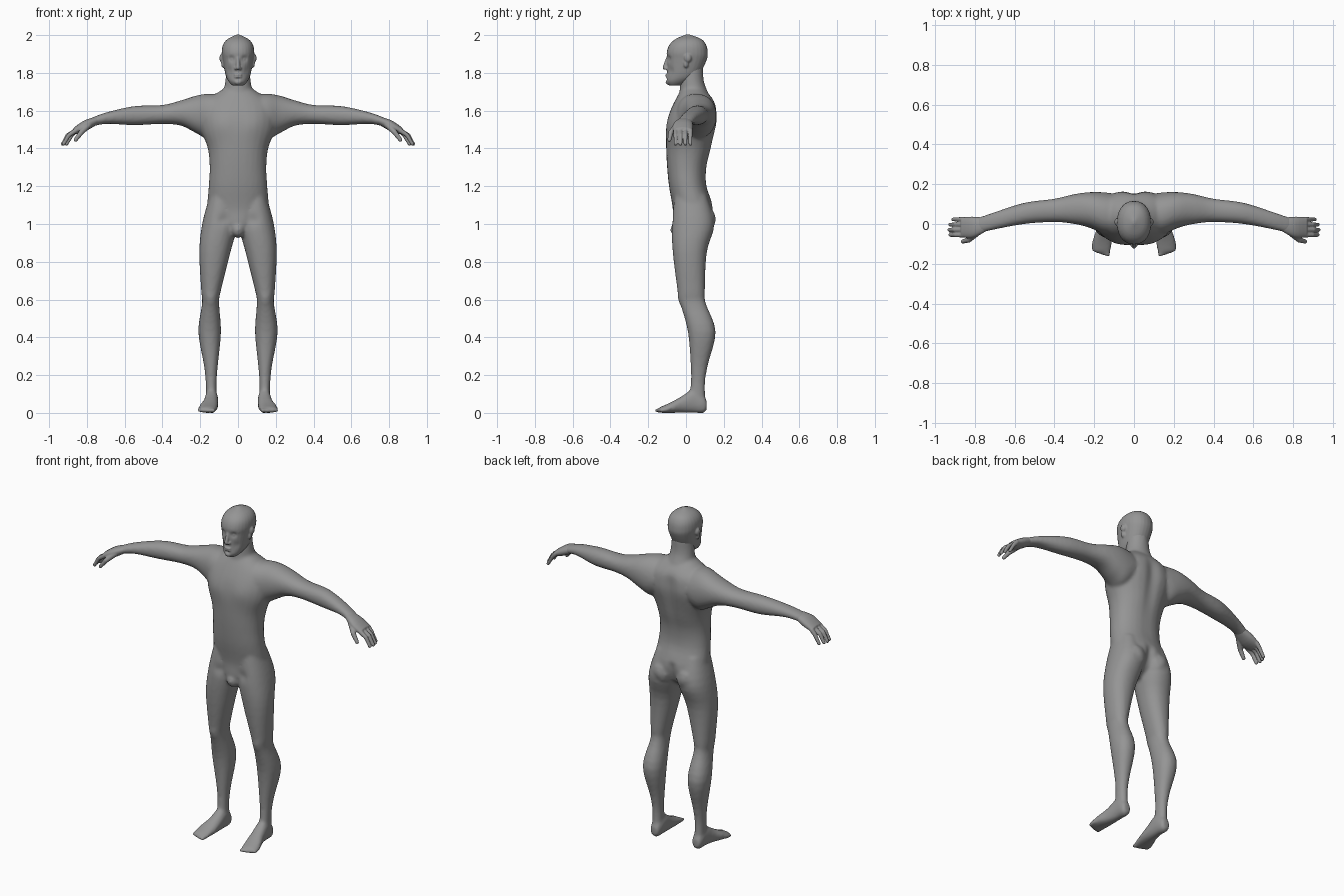
import bpy, bmesh, math
from mathutils import Vector

if "Cube" in bpy.data.objects:
    bpy.data.objects.remove(bpy.data.objects["Cube"], do_unlink=True)

# One plain grey skin colour
grey = (.3, .3, .3, 1)
skin = bpy.data.materials.new("grey_skin")
skin.use_nodes = True
skin.diffuse_color = grey
skin.node_tree.nodes["Principled BSDF"].inputs["Base Color"].default_value = grey


def spline(before, start, end, after, t):
    """Catmull-Rom blend between two neighbouring section rows."""
    return [b + t / 2 * (c - a + t * (2 * a - 5 * b + 4 * c - d + t * (3 * (b - c) + d - a)))
            for a, b, c, d in zip(before, start, end, after)]


def refine(rows, steps=4):
    padded = [rows[0], *rows, rows[-1]]
    result = []
    for around in zip(padded, padded[1:], padded[2:], padded[3:]):
        result += [spline(*around, step / steps) for step in range(steps)]
    return result + [rows[-1]]


def rounded(low, high, wave, power):
    """Point on one axis of a superellipse lying between low and high."""
    return (low + high) / 2 + (high - low) / 2 * math.copysign(abs(wave) ** (2 / power), wave)


def loft(bm, axis, rows, side=1, power=2.2, count=28):
    """Closed skin through rounded sections: position, low/high on each cross axis."""
    rings = []
    for along, a_low, a_high, b_low, b_high in refine(rows):
        ring = []
        for k in range(count):
            angle = math.tau * k / count
            a = rounded(a_low, a_high, math.cos(angle), power)
            b = rounded(b_low, b_high, math.sin(angle), power)
            x, y, z = {"x": (along, a, b), "y": (a, along, b), "z": (a, b, along)}[axis]
            ring.append(bm.verts.new((x * side, y, z)))
        rings.append(ring)
    for lower, upper in zip(rings, rings[1:]):
        for k in range(count):
            following = (k + 1) % count
            bm.faces.new((lower[k], lower[following], upper[following], upper[k]))
    bm.faces.new(rings[0][::-1])
    bm.faces.new(rings[-1])


def symmetric(rows):
    return [(z, -half, half, front, back) for z, half, front, back in rows]


def ball(bm, centre, size, side=1):
    made = bmesh.ops.create_icosphere(bm, subdivisions=2, radius=1)["verts"]
    for vertex in made:
        vertex.co = vertex.co * Vector(size) + Vector(centre)
        vertex.co.x *= side


def chain(bm, points, start_radius, end_radius, side=1, steps=7):
    """Tapered finger-like tube made of overlapping balls."""
    total = (len(points) - 1) * steps
    for i in range(total + 1):
        segment = min(i // steps, len(points) - 2)
        start, end = Vector(points[segment]), Vector(points[segment + 1])
        radius = start_radius + (end_radius - start_radius) * i / total
        ball(bm, start.lerp(end, i / steps - segment), [radius] * 3, side)


def finish(bm, name, voxel, smoothing, forms=()):
    """Fuse the parts into one skin, relax it, then push local forms in or out."""
    bmesh.ops.recalc_face_normals(bm, faces=bm.faces)
    mesh = bpy.data.meshes.new(name)
    bm.to_mesh(mesh)
    bm.free()
    obj = bpy.data.objects.new(name, mesh)
    bpy.context.collection.objects.link(obj)
    fuse = obj.modifiers.new("fuse", "REMESH")
    fuse.mode = "VOXEL"
    fuse.voxel_size = voxel
    relax = obj.modifiers.new("relax", "SMOOTH")
    relax.factor = .5
    relax.iterations = smoothing
    graph = bpy.context.evaluated_depsgraph_get()
    fused = bpy.data.meshes.new_from_object(obj.evaluated_get(graph))
    obj.modifiers.clear()
    obj.data = fused
    fused.name = name
    for centre, radius, depth in forms:
        for vertex in fused.vertices:
            mirrored = Vector((abs(vertex.co.x), vertex.co.y, vertex.co.z))
            distance = (mirrored - Vector(centre)).length / radius
            vertex.co.y += depth * math.exp(-distance ** 2)
    fused.materials.clear()
    fused.materials.append(skin)
    for face in fused.polygons:
        face.use_smooth = True
        face.material_index = 0


# Section tables: height or reach, then the extents across it
torso = symmetric([
    (.94, .04, -.05, .05), (1, .11, -.07, .12), (1.08, .16, -.07, .145),
    (1.2, .155, -.09, .11), (1.3, .15, -.1, .11), (1.4, .16, -.105, .135),
    (1.5, .195, -.105, .155), (1.58, .2, -.09, .16), (1.65, .17, -.06, .15),
    (1.72, .07, -.02, .09)])
leg = [
    (1.15, .03, .15, -.06, .11), (1, .005, .19, -.075, .15), (.85, .04, .205, -.07, .11),
    (.65, .09, .195, -.045, .1), (.58, .1, .19, -.03, .105), (.43, .09, .21, .01, .157),
    (.25, .107, .18, .025, .115), (.15, .114, .17, .025, .1), (.03, .11, .17, .01, .105)]
foot = [
    (.11, .12, .16, .02, .06), (.095, .11, .17, 0, .09), (.04, .105, .175, 0, .125),
    (-.02, .105, .186, 0, .09), (-.08, .108, .207, 0, .056), (-.14, .118, .205, 0, .03)]
arm = [
    (.05, -.06, .13, 1.5, 1.68), (.15, -.05, .155, 1.45, 1.69), (.22, -.02, .16, 1.48, 1.68),
    (.3, 0, .15, 1.52, 1.655), (.4, .01, .127, 1.53, 1.63), (.55, 0, .107, 1.523, 1.624),
    (.7, -.028, .06, 1.53, 1.59), (.79, -.05, .03, 1.51, 1.556)]
palm = [
    (.74, -.035, .03, 1.53, 1.57), (.81, -.07, .037, 1.49, 1.55), (.87, -.065, .033, 1.473, 1.51)]
neck = symmetric([
    (1.62, .125, -.05, .15), (1.7, .08, -.035, .115), (1.76, .067, -.03, .094),
    (1.84, .06, -.03, .09)])
skull = symmetric([
    (1.733, .03, -.09, -.03), (1.755, .05, -.103, .02), (1.79, .066, -.1, .07),
    (1.87, .081, -.1, .11), (1.91, .086, -.102, .115), (1.95, .079, -.087, .106),
    (1.98, .054, -.054, .08), (2.003, .006, 0, .02)])

# Body: torso, neck, arms, legs and feet in one skin
bm = bmesh.new()
loft(bm, "z", torso)
loft(bm, "z", neck, power=2)
ball(bm, (0, -.035, .97), (.04, .05, .045))
for side in (1, -1):
    loft(bm, "z", leg, side)
    loft(bm, "y", foot, side)
    loft(bm, "x", arm, side)
    ball(bm, (.08, .085, 1.025), (.075, .075, .08), side)
    for toe in range(5):
        x = .131 + .0185 * toe
        radius = .011 if toe else .015
        tip = -.152 + .007 * max(toe - 1, 0)
        chain(bm, [(x, -.1, .018), (x, tip, .012)], radius, radius * .9, side)
chest = ((.09, -.1, 1.53), .06, -.006)
shoulder_blade = ((.09, .16, 1.56), .07, .009)
groin_crease = ((.08, -.07, 1.02), .03, .008)
kneecap = ((.145, -.03, .6), .035, -.006)
spine = [((0, .15, 1.2 + .03 * i), .035, -.005) for i in range(15)]
seat_cleft = [((0, .14, .96 + .025 * i), .024, -.009) for i in range(6)]
finish(bm, "body", .009, 6, [chest, shoulder_blade, groin_crease, kneecap, *spine, *seat_cleft])

# Head: skull, ears, brows, nose, lips and chin
bm = bmesh.new()
loft(bm, "z", skull)
chain(bm, [(0, -.094, 1.885), (0, -.113, 1.828)], .009, .012)
for lip_height in (1.79, 1.778):
    ball(bm, (0, -.098, lip_height), (.023, .012, .006))
ball(bm, (0, -.093, 1.752), (.022, .016, .016))
for side in (1, -1):
    ball(bm, (.011, -.103, 1.823), (.009, .012, .008), side)
    ball(bm, (.085, .01, 1.878), (.014, .02, .024), side)
    ball(bm, (.078, 0, 1.848), (.012, .014, .023), side)
    chain(bm, [(.012, -.094, 1.893), (.035, -.088, 1.898), (.056, -.073, 1.892)], .008, .006, side)
eye_socket = ((.034, -.09, 1.874), .015, .009)
eyelid = ((.034, -.085, 1.872), .007, -.004)
cheek_hollow = ((.05, -.085, 1.81), .022, .006)
chin_fold = ((0, -.105, 1.768), .01, .005)
finish(bm, "head", .0045, 4, [eye_socket, eyelid, cheek_hollow, chin_fold])

# Hands: palm, four drooping fingers and a thumb
for name, side in (("left_hand", 1), ("right_hand", -1)):
    bm = bmesh.new()
    loft(bm, "x", palm, side)
    for finger in range(4):
        y = -.055 + .026 * finger
        reach = .006 - .005 * (finger - 1) ** 2
        chain(bm, [(.86, y, 1.494), (.895 + reach, y, 1.47), (.922 + reach, y, 1.424)],
              .0135, .01, side)
    chain(bm, [(.79, -.045, 1.525), (.83, -.08, 1.485), (.86, -.088, 1.445)], .018, .011, side)
    finish(bm, name, .004, 3)
